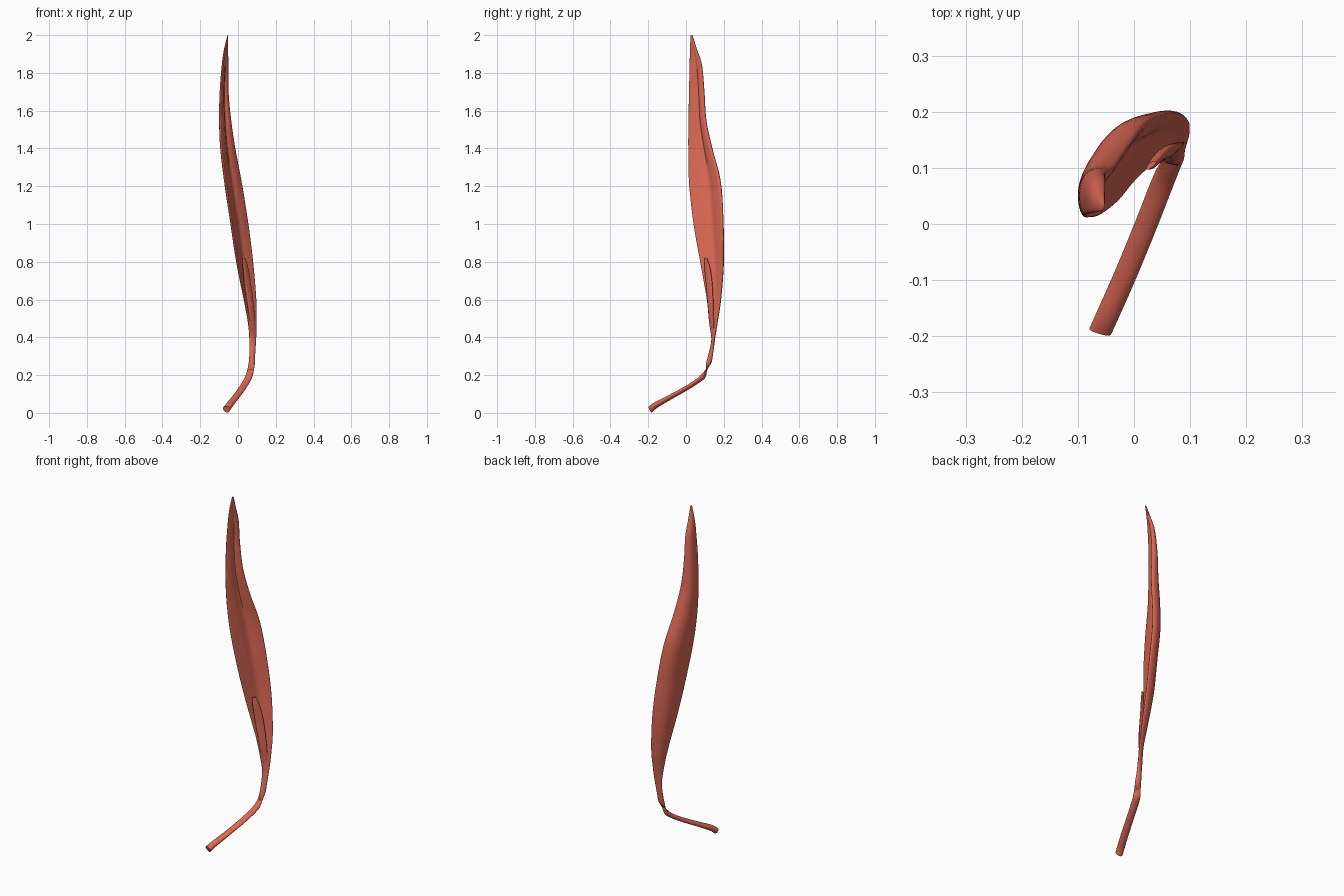
import bpy, bmesh, math
from mathutils import Vector

if "Cube" in bpy.data.objects:
    bpy.data.objects.remove(bpy.data.objects["Cube"])

N = 40      # points around each section
STEPS = 5   # rings between key sections

mat = bpy.data.materials.new("muscle_red")
mat.diffuse_color = (0.72, 0.14, 0.09, 1)
mat.use_nodes = True
mat.node_tree.nodes["Principled BSDF"].inputs["Base Color"].default_value = mat.diffuse_color


def section(bow, thick, groove):
    """Crescent section: long axis u, bulging toward +v, creased on the inside."""
    pts = []
    for i in range(N):
        a = 2 * math.pi * i / N
        u, s = math.cos(a), math.sin(a)
        v = thick * s + bow * (1 - u * u)
        if s < 0:
            v += groove * math.exp(-((u - 0.1) / 0.25) ** 2)
        pts.append((u, v))
    return pts


def boxed_ring(z, x0, x1, y0, y1, bow, thick=0.2, groove=0.0, turn=52):
    """Horizontal section turned diagonally and fitted to its x and y extents."""
    c, s = math.cos(math.radians(turn)), math.sin(math.radians(turn))
    pts = [(u * c - v * s, u * s + v * c) for u, v in section(bow, thick, groove)]
    xs, ys = [p[0] for p in pts], [p[1] for p in pts]
    fx = (x1 - x0) / (max(xs) - min(xs))
    fy = (y1 - y0) / (max(ys) - min(ys))
    return [Vector((x0 + (x - min(xs)) * fx, y0 + (y - min(ys)) * fy, z)) for x, y in pts]


def tendon_ring(centre, direction, half_w, half_t, bow=0.0):
    """Flat oval section square to the tendon's path."""
    d = Vector(direction).normalized()
    side = d.cross(Vector((0, 0, 1))).normalized()
    if side.x < 0:
        side = -side
    up = side.cross(d)
    if up.z < 0:
        up = -up
    return [Vector(centre) + side * u * half_w + up * v * half_t
            for u, v in section(bow, 1.0, 0)]


def loft(name, keys):
    """Skin a smooth surface through the key rings."""
    rings = []
    for k in range(len(keys) - 1):
        p0, p1 = keys[max(k - 1, 0)], keys[k]
        p2, p3 = keys[k + 1], keys[min(k + 2, len(keys) - 1)]
        for j in range(STEPS):
            t = j / STEPS
            rings.append([0.5 * (2 * b + (c - a) * t + (2 * a - 5 * b + 4 * c - d) * t * t
                                 + (3 * b - a - 3 * c + d) * t ** 3)
                          for a, b, c, d in zip(p0, p1, p2, p3)])
    rings.append(keys[-1])
    bm = bmesh.new()
    vr = [[bm.verts.new(p) for p in r] for r in rings]
    for r0, r1 in zip(vr, vr[1:]):
        for i in range(N):
            j = (i + 1) % N
            bm.faces.new((r0[i], r0[j], r1[j], r1[i]))
    bm.faces.new(vr[0])
    bm.faces.new(vr[-1])
    bmesh.ops.recalc_face_normals(bm, faces=bm.faces[:])
    me = bpy.data.meshes.new(name)
    bm.to_mesh(me)
    bm.free()
    me.materials.append(mat)
    ob = bpy.data.objects.new(name, me)
    bpy.context.collection.objects.link(ob)
    bpy.ops.object.select_all(action='DESELECT')
    bpy.context.view_layer.objects.active = ob
    ob.select_set(True)
    bpy.ops.object.shade_smooth_by_angle(angle=math.radians(40))


# belly: z, x extents, y extents, bow, thickness, crease, turn
belly = [
    (2.00, -0.056, -0.052, 0.024, 0.034, 0.10, 0.40, 0.0),
    (1.92, -0.075, -0.052, 0.021, 0.060, 0.25, 0.48, 0.10),
    (1.84, -0.086, -0.051, 0.019, 0.085, 0.32, 0.48, 0.20),
    (1.70, -0.097, -0.050, 0.016, 0.098, 0.36, 0.46, 0.28),
    (1.55, -0.100, -0.036, 0.013, 0.108, 0.38, 0.42, 0.28),
    (1.40, -0.094, -0.014, 0.012, 0.140, 0.38, 0.34, 0.22),
    (1.22, -0.073, 0.020, 0.016, 0.185, 0.38, 0.28, 0.16),
    (1.00, -0.040, 0.055, 0.040, 0.199, 0.38, 0.25, 0.12),
    (0.80, -0.010, 0.080, 0.075, 0.201, 0.38, 0.24, 0.08),
    (0.60, 0.030, 0.097, 0.110, 0.186, 0.32, 0.25, 0.05),
    (0.48, 0.052, 0.099, 0.122, 0.168, 0.20, 0.35, 0.0),
    (0.39, 0.060, 0.096, 0.134, 0.154, 0.05, 0.50, 0.0, 35),
    (0.31, 0.060, 0.091, 0.119, 0.143, 0.0, 0.60, 0.0, 10),
    (0.26, 0.056, 0.089, 0.106, 0.132, 0.0, 0.60, 0.0, -5),
]
# tendon sweeping forward to its foot: centre, direction, half width, half thickness
tendon = [
    ((0.061, 0.097, 0.203), (-0.25, -0.75, -0.55), 0.019, 0.012, 0),
    ((0.047, 0.064, 0.171), (-0.35, -0.85, -0.5), 0.020, 0.012, 0),
    ((0.022, 0.000, 0.130), (-0.38, -0.85, -0.48), 0.020, 0.012, 0),
    ((-0.015, -0.090, 0.080), (-0.42, -0.85, -0.45), 0.020, 0.013, 0),
    ((-0.046, -0.160, 0.041), (-0.42, -0.85, -0.45), 0.020, 0.016, 0),
    ((-0.060, -0.191, 0.023), (-0.25, -0.9, -0.42), 0.020, 0.018, -0.3),
]
loft("muscle_and_tendon",
     [boxed_ring(*b) for b in belly] + [tendon_ring(*t) for t in tendon])

# thin slip lying in the hollow of the belly
slip = [
    (0.82, 0.022, 0.040, 0.097, 0.112, 0.1, 0.4),
    (0.76, 0.026, 0.056, 0.098, 0.130, 0.1, 0.4),
    (0.66, 0.036, 0.072, 0.108, 0.142, 0.1, 0.4),
    (0.54, 0.054, 0.086, 0.118, 0.146, 0.1, 0.4),
    (0.45, 0.064, 0.090, 0.132, 0.148, 0.1, 0.4),
]
loft("inner_slip", [boxed_ring(*s) for s in slip])
